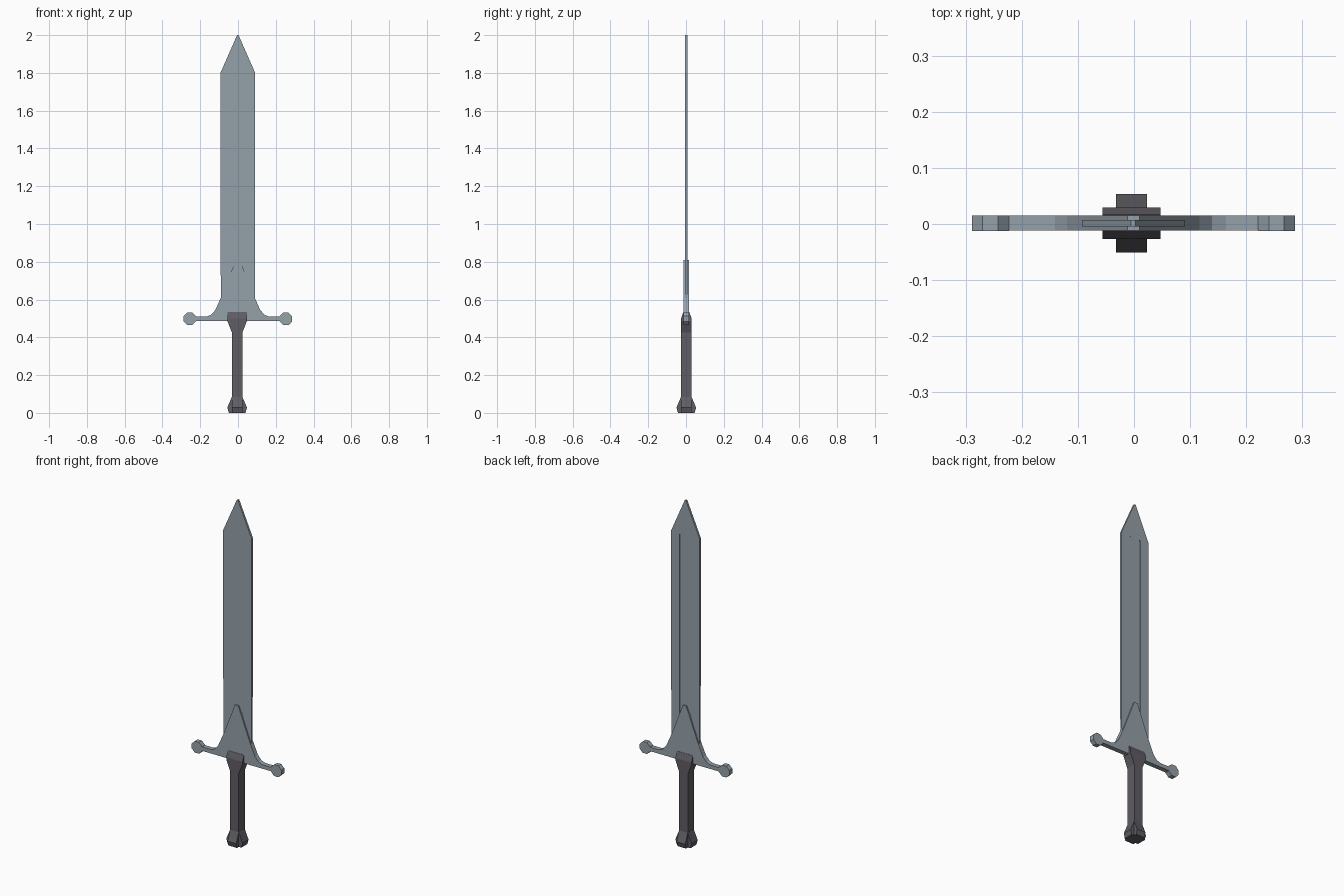
import bpy, bmesh, math

if "Cube" in bpy.data.objects:
    bpy.data.objects.remove(bpy.data.objects["Cube"])

CX, CY = -0.001, 0.0015   # blade and guard centre
HX = -0.0045              # handle centre


def material(name, rgb):
    m = bpy.data.materials.new(name)
    m.diffuse_color = (*rgb, 1)
    m.use_nodes = True
    m.node_tree.nodes["Principled BSDF"].inputs["Base Color"].default_value = m.diffuse_color
    return m


steel = material("steel", (0.30, 0.355, 0.40))
leather = material("dark grip", (0.115, 0.108, 0.125))


def loft(name, rings, mat):
    """Join equal-length rings of points and cap both ends."""
    bm = bmesh.new()
    vs = [[bm.verts.new(p) for p in r] for r in rings]
    n = len(vs[0])
    for a, b in zip(vs, vs[1:]):
        for i in range(n):
            j = (i + 1) % n
            bm.faces.new((a[i], a[j], b[j], b[i]))
    bm.faces.new(vs[0][::-1])
    bm.faces.new(vs[-1])
    bmesh.ops.recalc_face_normals(bm, faces=bm.faces)
    me = bpy.data.meshes.new(name)
    bm.to_mesh(me)
    bm.free()
    me.materials.append(mat)
    ob = bpy.data.objects.new(name, me)
    bpy.context.collection.objects.link(ob)
    return ob


def plate(name, outline, half, mat):
    """Extrude an x-z outline through the thickness."""
    return loft(name, [[(CX + x, CY + y, z) for x, z in outline] for y in (-half, half)], mat)


def mirrored(right):
    """Close a right-hand outline with its mirror image."""
    return right + [(-x, z) for x, z in reversed(right)]


def rect(z, hx, hy):
    return [(HX + sx * hx, CY + sy * hy, z) for sx, sy in ((-1, -1), (1, -1), (1, 1), (-1, 1))]


# Blade with two narrow grooves on each face
blade = plate("blade", mirrored([(0.09, 0.52), (0.092, 1.80), (0.004, 2.0)]), 0.006, steel)
for gx in (-0.031, 0.031):
    for side in (-1, 1):
        groove = loft("groove_cutter", [
            [(CX + gx + dx, CY + side * y, z)
             for dx, y in ((-0.005, 0.009), (0.005, 0.009), (0.005, 0.003), (-0.005, 0.003))]
            for z in (0.70, 1.795)], steel)
        groove.hide_render = True
        groove.hide_viewport = True
        cut = blade.modifiers.new("groove", 'BOOLEAN')
        cut.operation = 'DIFFERENCE'
        cut.solver = 'EXACT'
        cut.object = groove

# Guard: wedge over the blade, sweeping down into thin arms
plate("guard", mirrored([
    (0.225, 0.487), (0.225, 0.510), (0.165, 0.510), (0.140, 0.520),
    (0.118, 0.546), (0.094, 0.600), (0.080, 0.632), (0.011, 0.81)]), 0.0135, steel)

# Octagonal ends of the guard
for side, name in ((-1, "left_guard_end"), (1, "right_guard_end")):
    r = 0.033 / math.cos(math.pi / 8)
    plate(name, [(side * 0.255 + r * math.cos(math.radians(22.5 + 45 * i)),
                  0.498 + r * math.sin(math.radians(22.5 + 45 * i))) for i in range(8)],
          0.0138, steel)

# Grip flaring into a collar around the guard
loft("grip", [rect(0.08, 0.0275, 0.028), rect(0.425, 0.0275, 0.028),
              rect(0.487, 0.052, 0.028), rect(0.50, 0.052, 0.028),
              rect(0.535, 0.052, 0.015)], leather)


# Pommel with four flared lobes
def cross(z, a):
    c = 0.0275
    pts = [(a, -c), (a, c), (c, c), (c, a), (-c, a), (-c, c),
           (-a, c), (-a, -c), (-c, -c), (-c, -a), (c, -a), (c, -c)]
    return [(HX + x, CY + y, z) for x, y in pts]


loft("pommel", [cross(0.0, 0.044), cross(0.028, 0.052), cross(0.085, 0.028)], leather)
